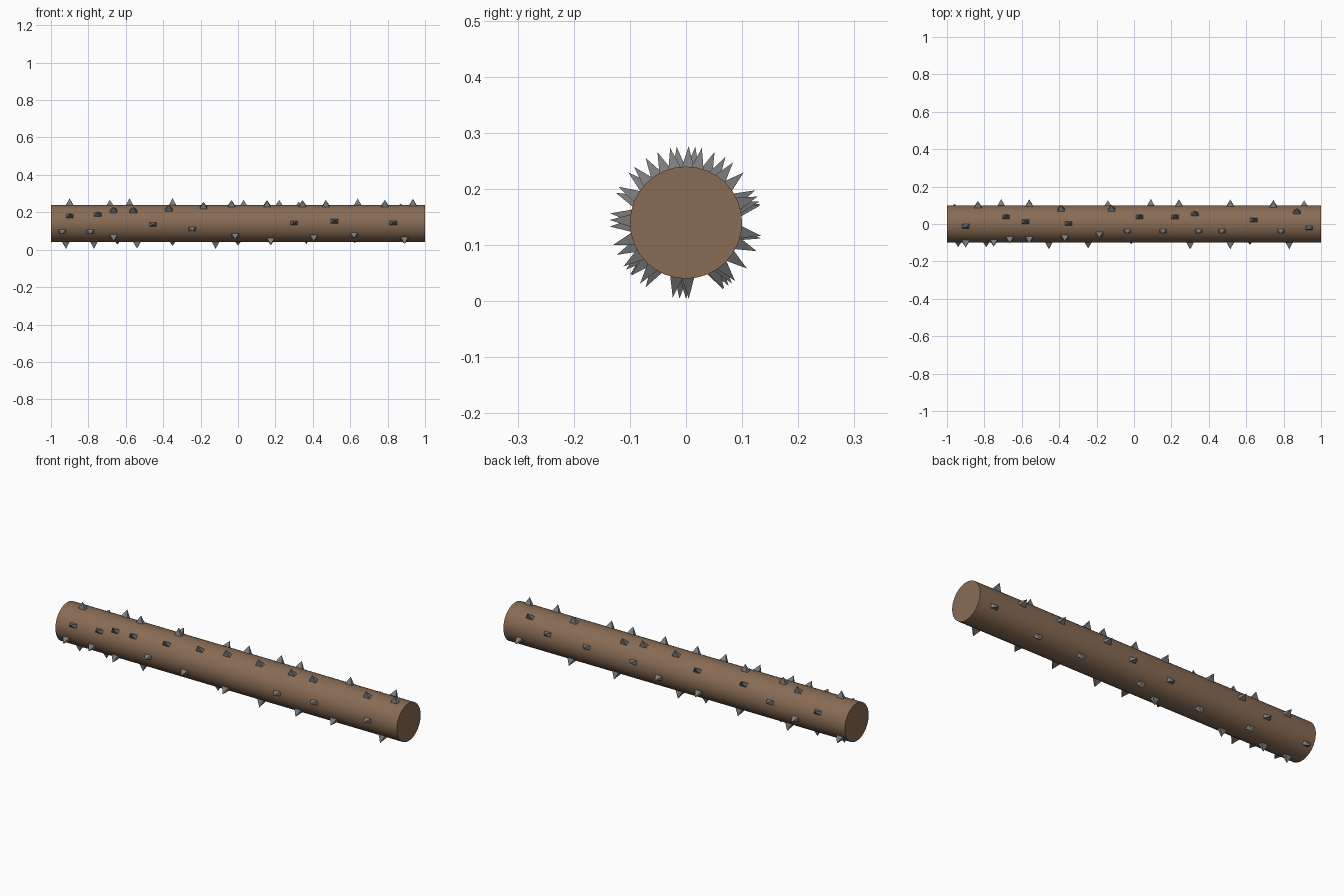
import bpy, bmesh
from math import radians, sin, cos, pi
from mathutils import Matrix, Vector

if "Cube" in bpy.data.objects:
    bpy.data.objects.remove(bpy.data.objects["Cube"])

R, TIP, ZC = 0.10, 0.136, 0.14


def material(name, rgb):
    m = bpy.data.materials.new(name)
    m.diffuse_color = (*rgb, 1)
    m.use_nodes = True
    m.node_tree.nodes["Principled BSDF"].inputs["Base Color"].default_value = m.diffuse_color
    return m


# log: smooth cylinder lying along x
bpy.ops.mesh.primitive_cylinder_add(vertices=32, radius=R, depth=2,
                                    location=(0, 0, ZC), rotation=(0, pi / 2, 0))
log = bpy.context.object
log.name = "log"
log.data.materials.append(material("wood", (0.25, 0.15, 0.09)))
bpy.ops.object.shade_smooth_by_angle(angle=radians(40))

# spike placement: (x, degrees from straight up towards the front)
front_upper = [(-.9, 67), (-.75, 62), (-.665, 49), (-.56, 49), (-.37, 43), (-.185, 32),
               (-.035, 22), (.155, 22), (.345, 22), (.47, 22), (.785, 22)]
front_lower = [(-.94, 115), (-.79, 115), (-.665, 133), (-.455, 93), (-.245, 107),
               (-.015, 128), (.175, 148), (.405, 134), (.62, 125), (.89, 143),
               (.3, 88), (.515, 83), (.83, 88)]
top = [(-.9, 7), (-.685, -22), (-.58, -7), (-.35, -2), (-.39, -49), (-.12, -49),
       (.03, -22), (.22, -22), (.325, -31), (.64, -12), (.87, -38), (.935, 12)]
back = [(.91, -112), (.745, -70), (.515, -74), (.24, -77), (.09, -100), (-.14, -112),
        (-.56, -76), (-.71, -102), (-.835, -65), (-.96, -127)]
bottom = [(.625, -140), (.365, -143), (0, -150), (-.12, -178), (-.35, -151),
          (-.645, -146), (-.92, 175), (-.77, 180), (-.54, 170)]

# spikes: four-sided pyramids, wider along the log
bm = bmesh.new()
for x, deg in front_upper + front_lower + top + back + bottom:
    rot = Matrix.Translation((x, 0, 0)) @ Matrix.Rotation(radians(deg), 4, 'X')
    base = [bm.verts.new(rot @ Vector((sx * .022, sy * .0125, R - .006)))
            for sx, sy in ((-1, -1), (1, -1), (1, 1), (-1, 1))]
    tip = bm.verts.new(rot @ Vector((0, 0, TIP)))
    bm.faces.new(base[::-1])
    for i in range(4):
        bm.faces.new((base[i], base[(i + 1) % 4], tip))
mesh = bpy.data.meshes.new("spikes")
bm.to_mesh(mesh)
bm.free()
spikes = bpy.data.objects.new("spikes", mesh)
spikes.location.z = ZC
mesh.materials.append(material("metal", (0.2, 0.2, 0.2)))
bpy.context.collection.objects.link(spikes)
